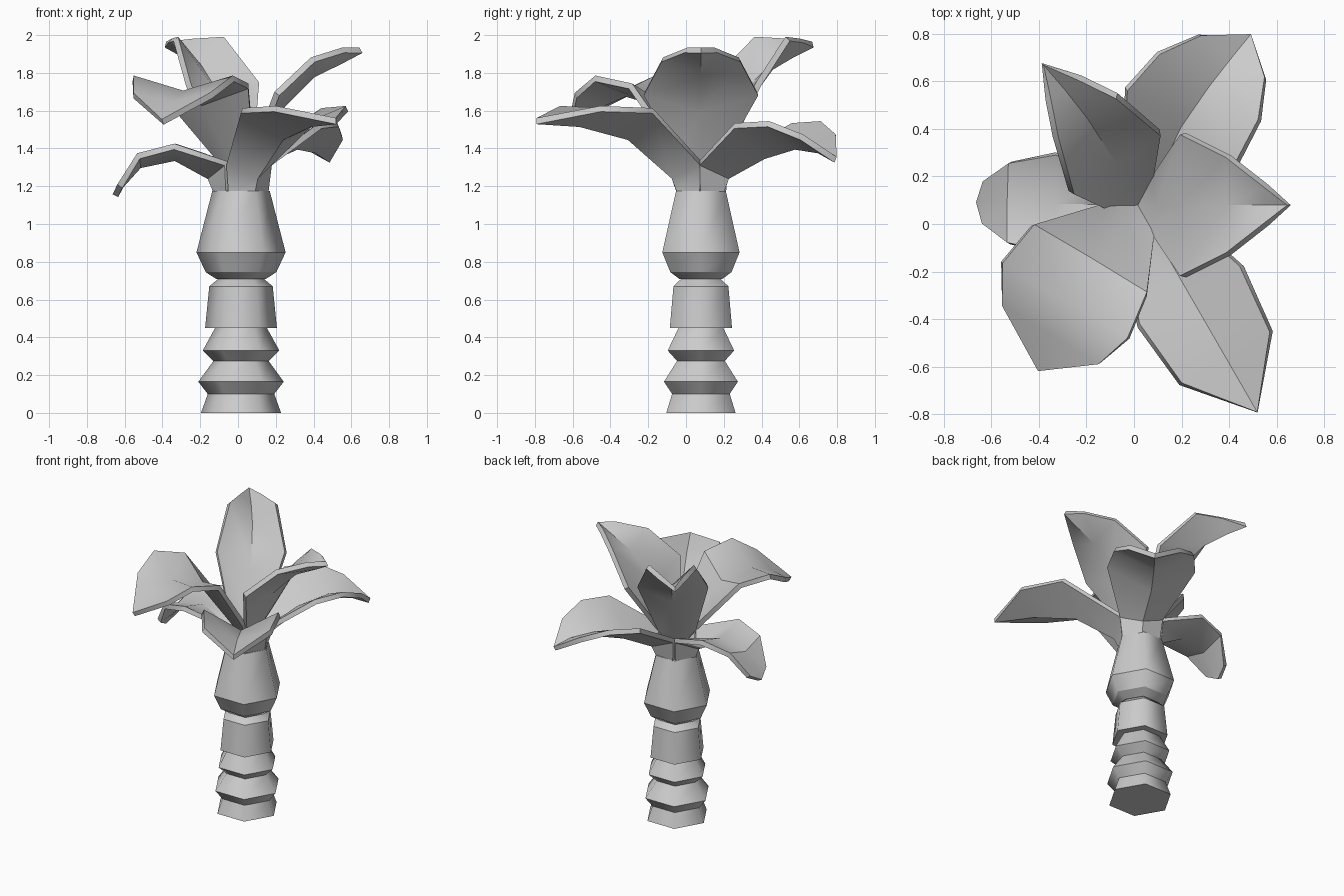
import bpy, bmesh, math
from mathutils import Matrix

if "Cube" in bpy.data.objects:
    bpy.data.objects.remove(bpy.data.objects["Cube"])

CENTRE = Matrix.Translation((0.016, 0.079, 0))


def make_object(name, bm):
    bmesh.ops.remove_doubles(bm, verts=bm.verts, dist=0.0005)
    bmesh.ops.recalc_face_normals(bm, faces=bm.faces)
    mesh = bpy.data.meshes.new(name)
    bm.to_mesh(mesh)
    bm.free()
    obj = bpy.data.objects.new(name, mesh)
    bpy.context.collection.objects.link(obj)
    return obj


def hex_lathe(name, profile):
    """Six-sided stack of (radius, height) rings: smooth around, sharp at each ring."""
    bm = bmesh.new()
    rings = [[bm.verts.new((r * math.cos(i * math.pi / 3), r * math.sin(i * math.pi / 3), z))
              for i in range(6)] for r, z in profile]
    for a, b in zip(rings, rings[1:]):
        for i in range(6):
            j = (i + 1) % 6
            bm.faces.new((a[i], a[j], b[j], b[i]))
    bm.faces.new(rings[0][::-1])
    bm.faces.new(rings[-1])
    for f in bm.faces:
        f.smooth = True
    for e in bm.edges:
        e.smooth = abs(e.verts[0].co.z - e.verts[1].co.z) > 1e-4
    bm.transform(CENTRE)
    return make_object(name, bm)


def leaf(name, azimuth, base, rows, skew=0):
    """V-folded leaf. base rows: (mid r, mid z, edge r, edge half width, edge z);
    blade rows: (r, mid z, half width, edge z). skew bows the blade sideways."""
    bm = bmesh.new()
    sections = base + [(r, z, r, s, ez) for r, z, s, ez in rows]
    tip = rows[-1][0]
    strips = []
    for r, z, er, s, ez in sections:
        y = skew * math.sin(math.pi * r / tip) if r > 0.18 else 0
        strips.append([bm.verts.new((er, y - s, ez)), bm.verts.new((r, y, z)),
                       bm.verts.new((er, y + s, ez))])
    for a, b in zip(strips, strips[1:]):
        for i in range(2):
            bm.faces.new((a[i], b[i], b[i + 1], a[i + 1]))
    bm.transform(CENTRE @ Matrix.Rotation(math.radians(azimuth), 4, 'Z'))
    obj = make_object(name, bm)
    mod = obj.modifiers.new("thickness", 'SOLIDIFY')
    mod.thickness = 0.033
    mod.offset = 0
    bpy.ops.object.select_all(action='DESELECT')
    obj.select_set(True)
    bpy.context.view_layer.objects.active = obj
    bpy.ops.object.modifier_apply(modifier=mod.name)
    bpy.ops.object.shade_smooth_by_angle(angle=math.radians(38))
    return obj


# Trunk: stacked flared segments and swollen crown
hex_lathe("trunk", [(.212, 0), (.176, .1), (.226, .165), (.146, .275), (.203, .33),
                    (.137, .45), (.19, .45), (.168, .67), (.12, .71)])
hex_lathe("crown", [(.13, .708), (.187, .745), (.236, .85), (.152, 1.175)])

# Lower whorl: three drooping leaves growing from the crown rim
low = [(.13, 1.17, .065, .113, 1.17), (.165, 1.25, .075, .13, 1.32)]
leaf("lower_leaf_back", 56.5, low,
     [(.38, 1.36, .28, 1.52), (.58, 1.41, .255, 1.53), (.74, 1.39, .165, 1.46),
      (.855, 1.34, 0, 1.34)], .03)
leaf("lower_leaf_left", 179, low,
     [(.35, 1.35, .21, 1.41), (.54, 1.31, .17, 1.36), (.64, 1.2, .09, 1.2), (.665, 1.15, 0, 1.15)])
leaf("lower_leaf_front", 300, low,
     [(.44, 1.46, .25, 1.6), (.74, 1.53, .22, 1.61), (1.005, 1.545, 0, 1.545)])

# Upper whorl: three upright leaves meeting at a point inside the lower ones
high = [(0, 1.2, 0, 0, 1.2), (.09, 1.34, .07, .12, 1.37)]
leaf("upper_leaf_right", 0, high,
     [(.19, 1.6, .3, 1.69), (.38, 1.79, .205, 1.87), (.54, 1.87, .08, 1.92), (.635, 1.92, 0, 1.92)])
leaf("upper_leaf_back", 124, high,
     [(.2, 1.63, .225, 1.74), (.43, 1.83, .155, 1.98), (.58, 1.9, .08, 1.97),
      (.715, 1.95, 0, 1.95)], -.03)
leaf("upper_leaf_front", 239, high,
     [(.3, 1.64, .28, 1.73), (.5, 1.69, .31, 1.77), (.65, 1.63, .24, 1.68),
      (.805, 1.54, 0, 1.54)], -.06)
